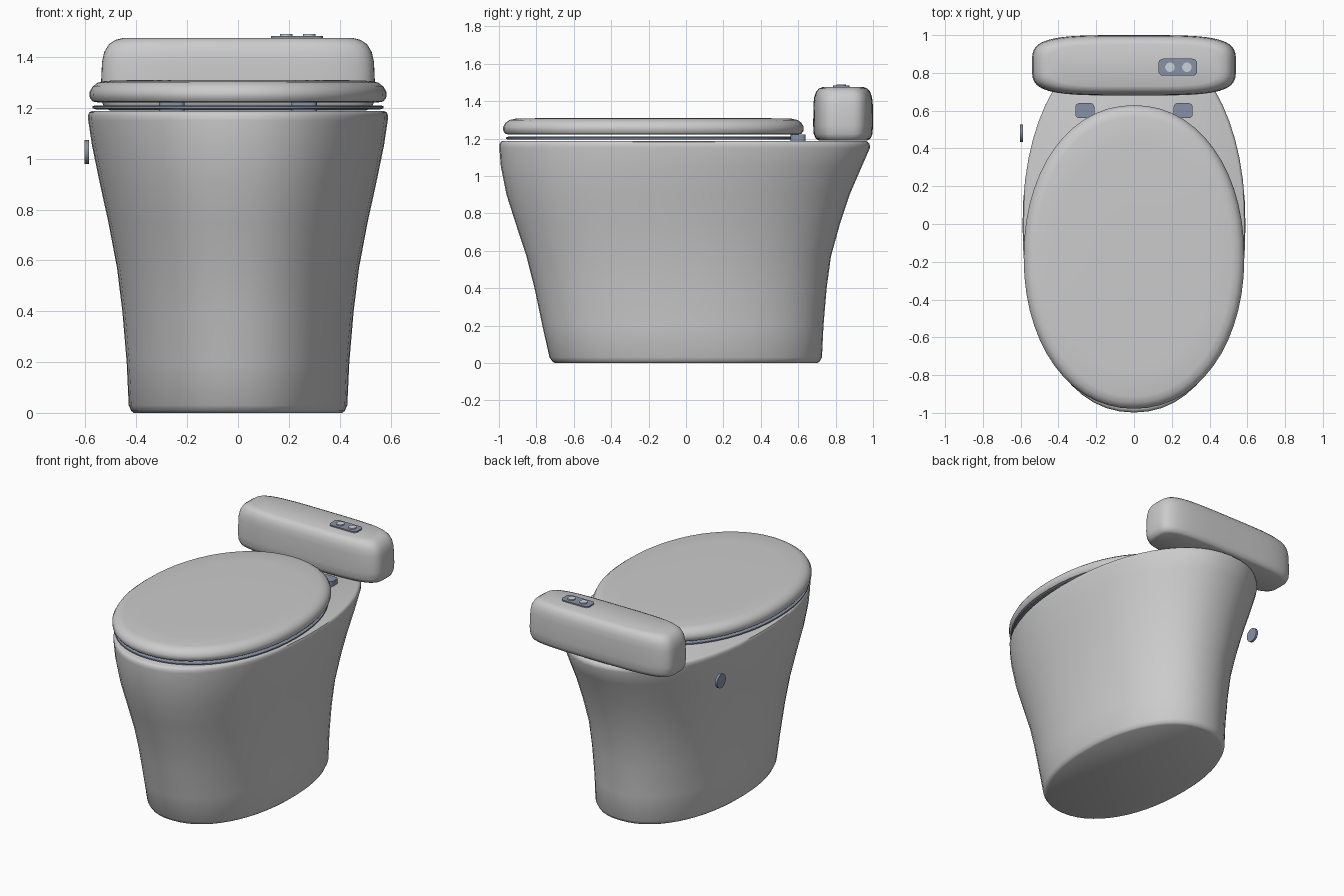
import bpy, bmesh
from math import sin, cos, pi, copysign, radians
from mathutils import Matrix

if "Cube" in bpy.data.objects:
    bpy.data.objects.remove(bpy.data.objects["Cube"])

dark = bpy.data.materials.new("dark_trim")
dark.diffuse_color = (0.24, 0.29, 0.38, 1)
dark.use_nodes = True
dark.node_tree.nodes["Principled BSDF"].inputs["Base Color"].default_value = dark.diffuse_color
light = bpy.data.materials.new("button_finish")
light.diffuse_color = (0.6, 0.65, 0.7, 1)
light.use_nodes = True
light.node_tree.nodes["Principled BSDF"].inputs["Base Color"].default_value = light.diffuse_color


def finish(name, bm, mat=None, angle=40):
    bmesh.ops.recalc_face_normals(bm, faces=bm.faces)
    me = bpy.data.meshes.new(name)
    bm.to_mesh(me)
    bm.free()
    ob = bpy.data.objects.new(name, me)
    bpy.context.collection.objects.link(ob)
    if mat:
        me.materials.append(mat)
    bpy.ops.object.select_all(action='DESELECT')
    ob.select_set(True)
    bpy.context.view_layer.objects.active = ob
    bpy.ops.object.shade_smooth_by_angle(angle=radians(angle))
    return ob


def power(v, e):
    return copysign(abs(v) ** e, v)


def loft(name, sections, n, seg=56, mat=None, angle=40):
    """Stack superellipse rings: (z, half width, front y, back y)."""
    bm = bmesh.new()
    rings = []
    for z, a, y0, y1 in sections:
        c, b = (y0 + y1) / 2, (y1 - y0) / 2
        rings.append([bm.verts.new((a * power(cos(2 * pi * i / seg), 2 / n),
                                    c + b * power(sin(2 * pi * i / seg), 2 / n), z))
                      for i in range(seg)])
    for lo, hi in zip(rings, rings[1:]):
        for i in range(seg):
            j = (i + 1) % seg
            bm.faces.new((lo[i], lo[j], hi[j], hi[i]))
    bm.faces.new(rings[0][::-1])
    bm.faces.new(rings[-1])
    return finish(name, bm, mat, angle)


def box(name, loc, size, bevel, mat):
    bm = bmesh.new()
    bmesh.ops.create_cube(bm, size=1, matrix=Matrix.Translation(loc) @ Matrix.Diagonal((*size, 1)))
    upright = [e for e in bm.edges if abs(e.verts[0].co.z - e.verts[1].co.z) > 1e-4]
    bmesh.ops.bevel(bm, geom=upright, offset=bevel, segments=4, profile=0.5, affect='EDGES')
    return finish(name, bm, mat)


def disc(name, loc, r, depth, axis, mat):
    bm = bmesh.new()
    rot = Matrix.Rotation(pi / 2, 4, 'Y') if axis == 'X' else Matrix()
    bmesh.ops.create_cone(bm, cap_ends=True, segments=24, radius1=r, radius2=r, depth=depth,
                          matrix=Matrix.Translation(loc) @ rot)
    return finish(name, bm, mat)


# Flared pedestal bowl
loft("bowl_body", [
    (0.0, 0.41, -0.70, 0.70), (0.008, 0.42, -0.715, 0.715), (0.03, 0.43, -0.73, 0.727),
    (0.2, 0.438, -0.768, 0.735), (0.4, 0.455, -0.81, 0.752), (0.57, 0.476, -0.853, 0.775),
    (0.75, 0.51, -0.912, 0.825), (0.9, 0.543, -0.96, 0.875), (1.05, 0.574, -0.99, 0.94),
    (1.15, 0.589, -0.998, 0.984), (1.17, 0.59, -0.998, 0.982), (1.182, 0.585, -0.99, 0.972),
    (1.187, 0.575, -0.98, 0.96)], 2.15)

# Thin seat and closed lid
loft("seat", [(1.194, 0.56, -0.95, 0.595), (1.198, 0.572, -0.962, 0.607),
              (1.206, 0.572, -0.962, 0.607), (1.21, 0.56, -0.95, 0.595)], 2.1, mat=dark)
loft("lid", [
    (1.221, 0.55, -0.945, 0.595), (1.225, 0.572, -0.965, 0.617), (1.24, 0.583, -0.977, 0.628),
    (1.262, 0.584, -0.978, 0.629), (1.283, 0.573, -0.966, 0.618), (1.299, 0.552, -0.945, 0.597),
    (1.306, 0.52, -0.912, 0.565), (1.309, 0.42, -0.78, 0.43), (1.31, 0.2, -0.45, 0.10)], 2.1)

# Hinges
for side, x in (("left", -0.26), ("right", 0.26)):
    box(side + "_hinge", (x, 0.60, 1.205), (0.10, 0.08, 0.035), 0.02, dark)

# Rounded cistern
loft("cistern", [
    (1.19, 0.505, 0.71, 0.97), (1.2, 0.525, 0.693, 0.987), (1.225, 0.536, 0.683, 0.997),
    (1.27, 0.54, 0.68, 1.0), (1.38, 0.535, 0.681, 0.999), (1.42, 0.526, 0.685, 0.995),
    (1.45, 0.508, 0.695, 0.985), (1.467, 0.483, 0.71, 0.97), (1.475, 0.45, 0.73, 0.95)], 4, 72)

# Flush panel with two buttons
box("flush_panel", (0.232, 0.83, 1.477), (0.205, 0.09, 0.012), 0.025, dark)
for side, x in (("left", 0.19), ("right", 0.28)):
    disc(side + "_flush_button", (x, 0.83, 1.484), 0.025, 0.012, 'Z', light)

# Round knob on the left side
disc("side_knob", (-0.595, 0.48, 1.026), 0.047, 0.016, 'X', dark)
